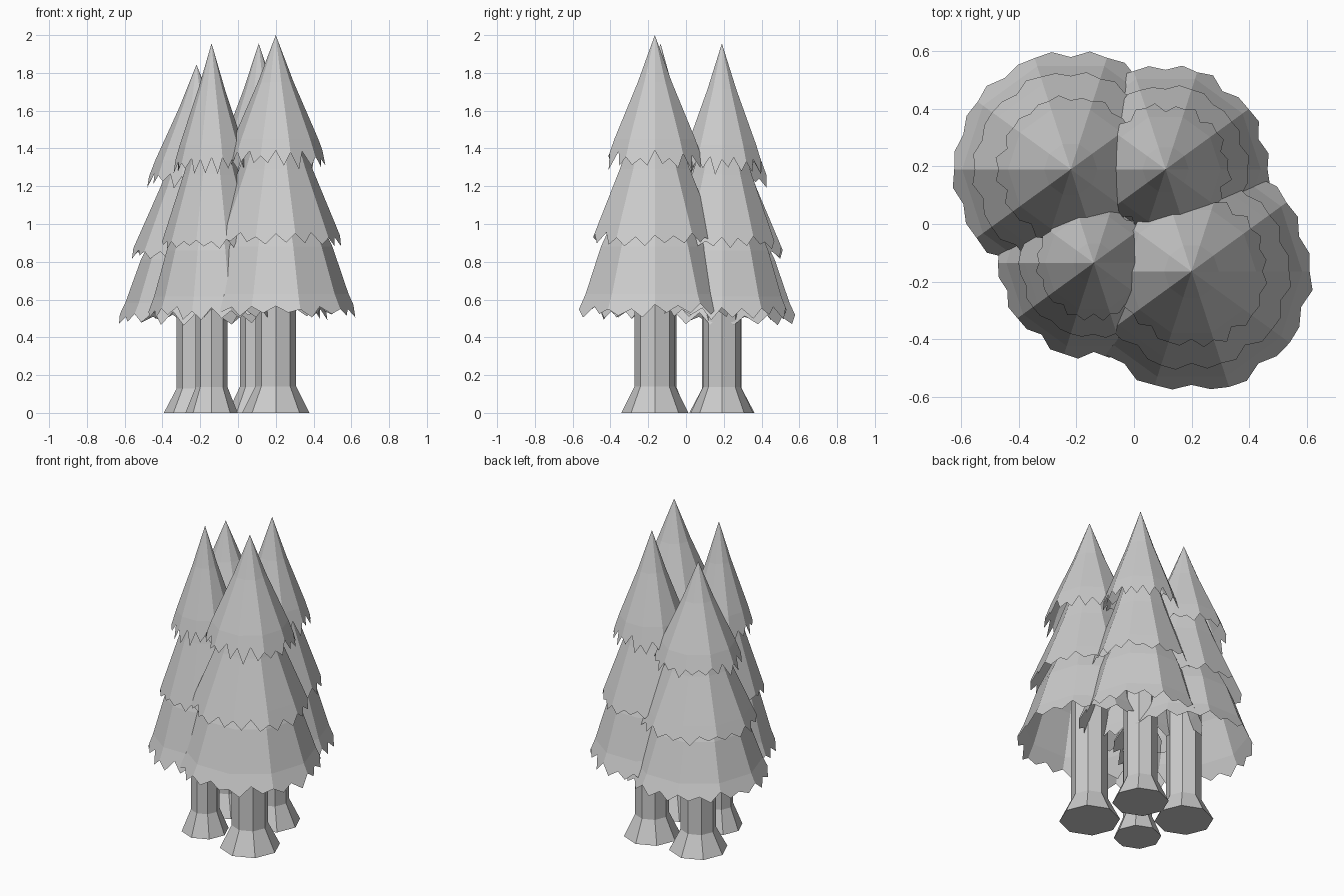
import bpy, bmesh, math, random
from mathutils import Vector

if "Cube" in bpy.data.objects:
    bpy.data.objects.remove(bpy.data.objects["Cube"])

random.seed(4)
SIDES = 10      # sides of every foliage tier
TEETH = 4       # points along the ragged hem of each side

# Tier profiles (radius, height) for the tallest tree; the last two points span the ragged hem
TIERS = {
    "lower_foliage": [(0.17, 1.15), (0.30, 0.88), (0.385, 0.63), (0.44, 0.51)],
    "middle_foliage": [(0.10, 1.55), (0.195, 1.29), (0.315, 1.00), (0.36, 0.89)],
    "top_foliage": [(0.0, 2.0), (0.095, 1.75), (0.225, 1.45), (0.28, 1.30)],
}
TRUNK = [(0.178, 0.0), (0.108, 0.14), (0.108, 0.80)]


def finish(bm, name, loc):
    bmesh.ops.recalc_face_normals(bm, faces=bm.faces)
    mesh = bpy.data.meshes.new(name)
    bm.to_mesh(mesh)
    bm.free()
    ob = bpy.data.objects.new(name, mesh)
    ob.location = (loc[0], loc[1], 0)
    bpy.context.collection.objects.link(ob)


def polar(r, z, i, n):
    a = 2 * math.pi * i / n
    return Vector((r * math.cos(a), r * math.sin(a), z))


def ring(bm, r, z, n):
    return [bm.verts.new(polar(r, z, i, n)) for i in range(n)]


def bridge(bm, a, b):
    n = len(b)
    for i in range(n):
        j = (i + 1) % n
        bm.faces.new((a[i], a[j], b[j], b[i]))


# Open conical skirt with a zigzag lower edge
def foliage(name, loc, prof):
    bm = bmesh.new()
    start = 0
    if prof[0][0] == 0:
        tip = bm.verts.new((0, 0, prof[0][1]))
        rows = [ring(bm, r, z, SIDES) for r, z in prof[1:-1]]
        for i in range(SIDES):
            bm.faces.new((tip, rows[0][(i + 1) % SIDES], rows[0][i]))
    else:
        rows = [ring(bm, r, z, SIDES) for r, z in prof[:-1]]
    for a, b in zip(rows, rows[1:]):
        bridge(bm, a, b)
    # hem points stay on the plane of their side, at varying lengths
    (r0, z0), (r1, z1) = prof[-2:]
    hem = []
    for k in range(SIDES * TEETH):
        i, f = k // TEETH, (k % TEETH) / TEETH
        t = random.uniform(0.8, 1.08) if k % 2 else random.uniform(0.4, 0.7)
        r, z = r0 + (r1 - r0) * t, z0 + (z1 - z0) * t
        p = polar(r, z, i, SIDES).lerp(polar(r, z, i + 1, SIDES), f)
        hem.append(bm.verts.new(p))
    last = rows[-1]
    for i in range(SIDES):
        edge = [hem[(i * TEETH + k) % len(hem)] for k in range(TEETH + 1)]
        bm.faces.new([last[(i + 1) % SIDES], last[i]] + edge)
    finish(bm, name, loc)


# Octagonal trunk with a flared foot
def trunk(name, loc, prof):
    bm = bmesh.new()
    rows = [ring(bm, r, z, 8) for r, z in prof]
    for a, b in zip(rows, rows[1:]):
        bridge(bm, a, b)
    bm.faces.new(rows[0])
    bm.faces.new(rows[-1])
    finish(bm, name, loc)


# Four trees: position, height scale, foliage width scales (lower, middle, top), trunk width scale
TREES = [
    ("front_right", (0.20, -0.165), 1.0, (1.0, 1.0, 1.0), 1.0),
    ("front_left", (-0.14, -0.135), 0.978, (0.79, 0.76, 0.75), 0.78),
    ("back_right", (0.11, 0.19), 0.978, (0.86, 0.85, 0.85), 0.93),
    ("back_left", (-0.22, 0.19), 0.922, (0.98, 0.99, 0.97), 0.97),
]
for name, loc, h, widths, tw in TREES:
    trunk(name + "_trunk", loc, [(r * tw, z * h) for r, z in TRUNK])
    for (part, prof), w in zip(TIERS.items(), widths):
        foliage(f"{name}_{part}", loc, [(r * w, z * h) for r, z in prof])
